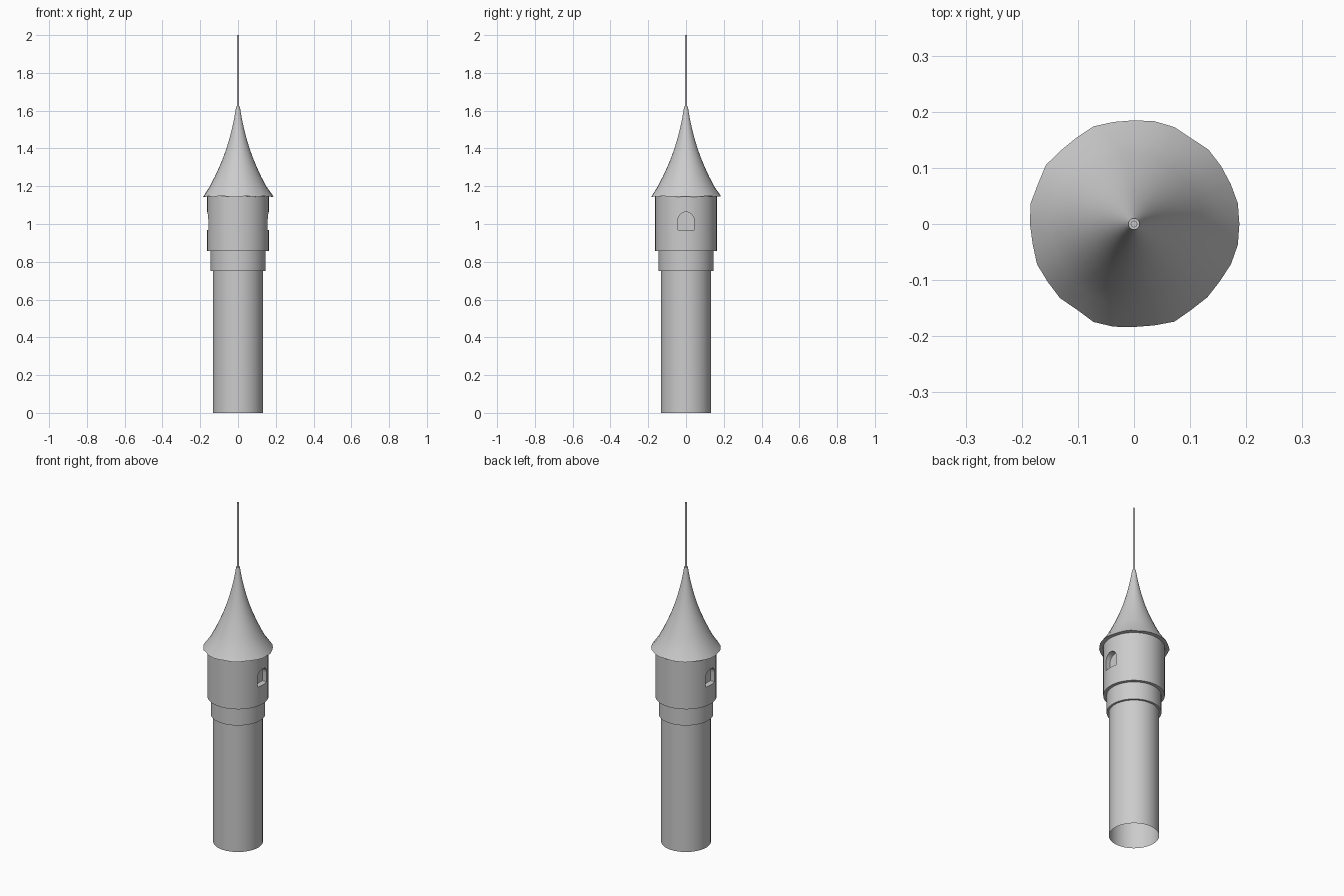
import bpy, bmesh, math, random

if "Cube" in bpy.data.objects:
    bpy.data.objects.remove(bpy.data.objects["Cube"])

random.seed(4)


def finish(name, bm):
    bmesh.ops.recalc_face_normals(bm, faces=bm.faces)
    mesh = bpy.data.meshes.new(name)
    bm.to_mesh(mesh)
    bm.free()
    obj = bpy.data.objects.new(name, mesh)
    bpy.context.collection.objects.link(obj)
    return obj


def smooth(obj, angle=35):
    bpy.ops.object.select_all(action='DESELECT')
    obj.select_set(True)
    bpy.context.view_layer.objects.active = obj
    bpy.ops.object.shade_smooth_by_angle(angle=math.radians(angle))


def lathe(name, profile, sides=32, cap_start=False, cap_end=False, wobble=()):
    """Spin (radius, z) points about z; rings listed in wobble get a hand-cut unevenness."""
    bm = bmesh.new()
    jitter = [(random.uniform(-0.003, 0.003), random.uniform(-0.003, 0.003)) for _ in range(sides)]
    rings = []
    for k, (r, z) in enumerate(profile):
        ring = []
        for i in range(sides):
            a = 2 * math.pi * i / sides
            dr, dz = jitter[i] if k in wobble else (0, 0)
            ring.append(bm.verts.new(((r + dr) * math.cos(a), (r + dr) * math.sin(a), z + dz)))
        rings.append(ring)
    for a, b in zip(rings, rings[1:]):
        for i in range(sides):
            j = (i + 1) % sides
            bm.faces.new((a[i], a[j], b[j], b[i]))
    if cap_start:
        bm.faces.new(rings[0])
    if cap_end:
        bm.faces.new(rings[-1])
    return finish(name, bm)


# Shaft (open at the foot) and stepped collar
smooth(lathe("shaft", [(0.133, 0), (0.133, 0.755)], 48))
smooth(lathe("collar", [(0.131, 0.752), (0.145, 0.752), (0.145, 0.858)], 48))

# Watch room with an arched niche on each side
drum = lathe("watch_room", [(0.163, 0.856), (0.163, 1.15)], 48, True, True)
for side in (1, -1):
    bm = bmesh.new()
    half, sill, spring = 0.0425, 0.968, 1.021
    outline = [(-half, sill), (half, sill)]
    outline += [(half * math.cos(math.pi * i / 12), spring + half * math.sin(math.pi * i / 12))
                for i in range(13)]
    face = bm.faces.new([bm.verts.new((side * 0.13, y, z)) for y, z in outline])
    out = bmesh.ops.extrude_face_region(bm, geom=[face])
    bmesh.ops.translate(bm, vec=(side * 0.08, 0, 0),
                        verts=[v for v in out["geom"] if isinstance(v, bmesh.types.BMVert)])
    cutter = finish("window_cutter", bm)
    cutter.hide_render = True
    mod = drum.modifiers.new("window", 'BOOLEAN')
    mod.operation, mod.object, mod.solver = 'DIFFERENCE', cutter, 'EXACT'
    bpy.context.view_layer.objects.active = drum
    bpy.ops.object.modifier_apply(modifier=mod.name)
    bpy.data.objects.remove(cutter)
smooth(drum)

# Flared roof with a slightly uneven eave
smooth(lathe("roof", [(0.158, 1.147), (0.186, 1.145), (0.149, 1.20), (0.123, 1.25), (0.100, 1.30),
                      (0.079, 1.35), (0.061, 1.40), (0.046, 1.45), (0.033, 1.50), (0.022, 1.55),
                      (0.013, 1.60), (0.010, 1.622)], 32, False, True, wobble=(1,)), 50)

# Spire rod
smooth(lathe("spire_rod", [(0.006, 1.61), (0.006, 2.0)], 12, True, True))
